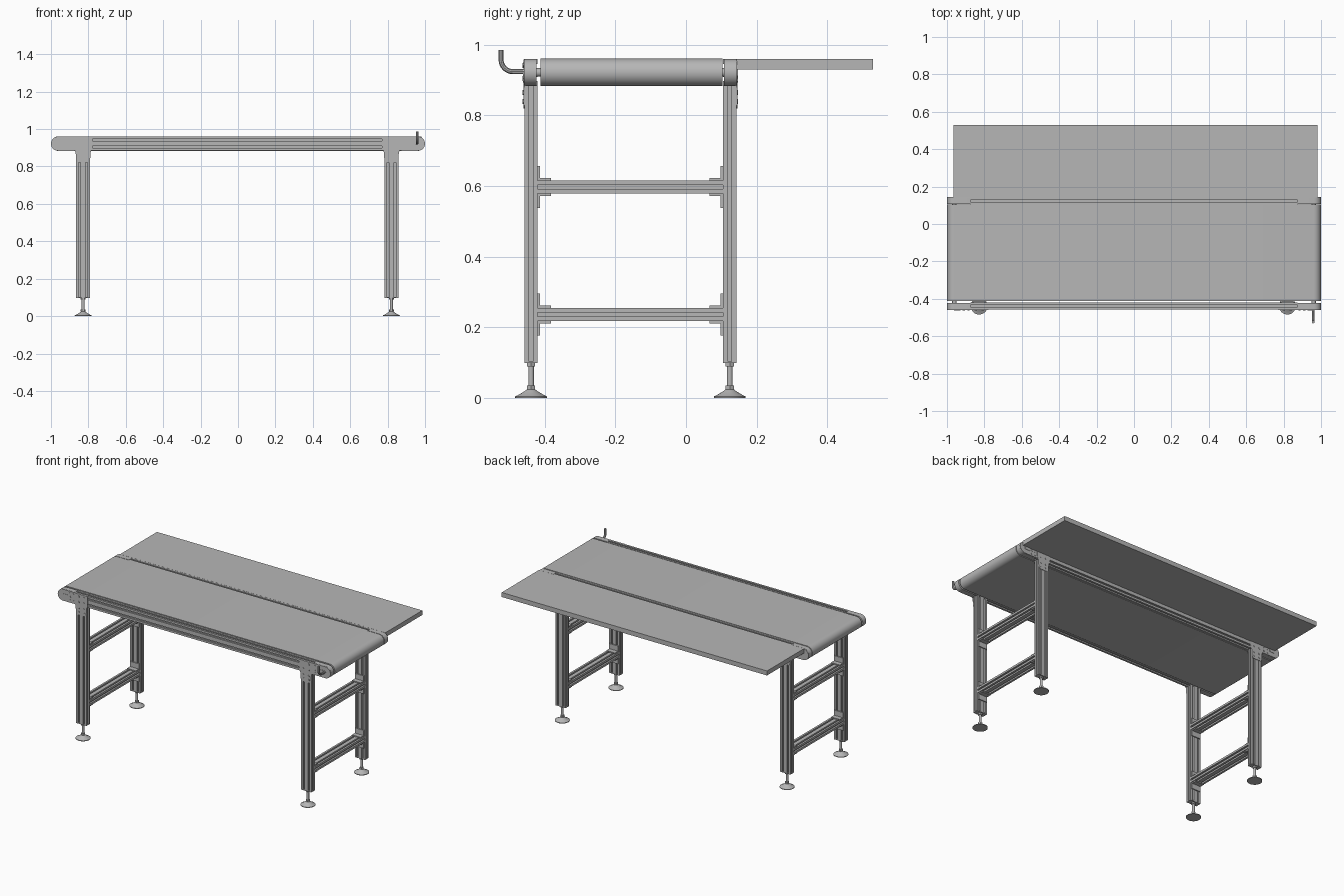
import bpy
import bmesh
from math import sin, cos, pi, radians
from mathutils import Vector

if "Cube" in bpy.data.objects:
    bpy.data.objects.remove(bpy.data.objects["Cube"])

grey = bpy.data.materials.new("plain grey")
grey.use_nodes = True
GREY = (0.47, 0.47, 0.47, 1)
grey.diffuse_color = GREY
grey.node_tree.nodes["Principled BSDF"].inputs["Base Color"].default_value = GREY

MOD = 0.0375                     # extrusion module
FRONT, BACK = -0.439, 0.124      # centre lines of the two side frames
LEG_X = (-0.828, 0.82)
BELT_Z, BELT_R = 0.922, 0.039
made = []


def finish(name, bm):
    bmesh.ops.recalc_face_normals(bm, faces=bm.faces)
    mesh = bpy.data.meshes.new(name)
    bm.to_mesh(mesh)
    bm.free()
    mesh.materials.append(grey)
    obj = bpy.data.objects.new(name, mesh)
    bpy.context.collection.objects.link(obj)
    made.append(obj)
    return obj


def prism(name, outline, axis, lo, hi):
    """Extrude a 2D outline along an axis between lo and hi."""
    place = {"x": lambda u, v, t: (t, u, v),
             "y": lambda u, v, t: (u, t, v),
             "z": lambda u, v, t: (u, v, t)}[axis]
    bm = bmesh.new()
    a = [bm.verts.new(place(u, v, lo)) for u, v in outline]
    b = [bm.verts.new(place(u, v, hi)) for u, v in outline]
    bm.faces.new(a)
    bm.faces.new(b)
    for i in range(len(a)):
        j = (i + 1) % len(a)
        bm.faces.new((a[i], a[j], b[j], b[i]))
    return finish(name, bm)


def box(name, x, y, z):
    return prism(name, [(x[0], y[0]), (x[1], y[0]), (x[1], y[1]), (x[0], y[1])], "z", *z)


def ring(cu, cv, r, n, start=0.0, sweep=2 * pi):
    """Points on an arc, or on a full circle by default."""
    steps = n if sweep >= 2 * pi else n - 1
    return [(cu + r * cos(start + sweep * i / steps),
             cv + r * sin(start + sweep * i / steps)) for i in range(n)]


def slotted(cu, cv, nu, nv, slot=0.011, depth=0.011):
    """Outline of an aluminium extrusion with one slot per module and side."""
    w, h = nu * MOD / 2, nv * MOD / 2
    corners = [Vector(p) for p in ((-w, -h), (w, -h), (w, h), (-w, h))]
    pts = []
    for k, count in enumerate((nu, nv, nu, nv)):
        a, b = corners[k], corners[(k + 1) % 4]
        along = (b - a).normalized()
        inward = Vector((-along.y, along.x)) * depth
        pts.append(a)
        for m in range(count):
            c = a + along * MOD * (m + 0.5)
            s = along * slot / 2
            pts += [c - s, c - s + inward, c + s + inward, c + s]
    return [(p.x + cu, p.y + cv) for p in pts]


def lathe(name, profile, x, y, n=32):
    """Solid of revolution about a vertical axis."""
    bm = bmesh.new()
    rows = [[bm.verts.new((u, v, z)) for u, v in ring(x, y, r, n)] for r, z in profile]
    for low, high in zip(rows, rows[1:]):
        for i in range(n):
            j = (i + 1) % n
            bm.faces.new((low[i], low[j], high[j], high[i]))
    bm.faces.new(rows[0])
    bm.faces.new(rows[-1])
    return finish(name, bm)


# Belt wrapped round its two end rollers
r = BELT_R
prism("belt", ring(0.96, BELT_Z, r, 17, -pi / 2, pi) + ring(-0.96, BELT_Z, r, 17, pi / 2, pi),
      "y", -0.413, 0.103)
for end in (-1, 1):
    prism("roller_shaft", ring(end * 0.96, BELT_Z, 0.012, 16), "y", FRONT, BACK)

# Side table
box("side_table", (-0.965, 0.98), (0.143, 0.53), (0.93, 0.96))

# Side frames: slotted rail, rounded end housings and leg brackets
for side, yc, out in (("front", FRONT, -1), ("back", BACK, 1)):
    face = yc + out * MOD / 2
    prism(side + "_rail", slotted(yc, BELT_Z, 1, 2), "x", -0.875, 0.875)
    for end in (-1, 1):
        # rounded housing, with a slightly stepped cover on the outside
        for name, rad, inner, y0, y1 in (
                ("_end_housing", 0.038, 0.875, yc - 0.016, yc + 0.016),
                ("_end_cover", 0.0375, 0.78, face - out * 0.003, face + out * 0.002)):
            arc = ring(0.962, BELT_Z, rad, 17, -pi / 2, pi)
            outline = arc + [(inner, BELT_Z + rad), (inner, BELT_Z - rad)]
            prism(side + name, [(end * u, v) for u, v in outline], "y", y0, y1)
        # belt tension block and its bolts
        plate = (face, face + out * 0.004)
        box(side + "_tension_block", (end * 0.945 - 0.018, end * 0.945 + 0.018),
            plate, (BELT_Z - 0.01, BELT_Z + 0.01))
        for dx in (0.885, 0.91):
            for dz in (-0.022, 0, 0.022):
                prism(side + "_cover_bolt", ring(end * dx, BELT_Z + dz, 0.006, 12), "y", *plate)
    for lx in LEG_X:
        half = [(0.049, 0.959), (0.049, 0.9), (0.04, 0.875), (0.037, 0.83), (0.028, 0.82)]
        outline = [(lx + u, v) for u, v in half] + [(lx - u, v) for u, v in reversed(half)]
        prism(side + "_leg_bracket", outline, "y", face - out * 0.001, face + out * 0.003)
        for dx in (-0.019, 0.019):
            for z in (0.84, 0.865, 0.905, 0.942):
                prism(side + "_bracket_bolt", ring(lx + dx, z, 0.007, 12), "y",
                      face, face + out * 0.005)

# Thin strip between back rail and table
box("table_joint_strip", (-0.78, 0.78), (0.138, 0.146), (0.935, 0.952))

# Legs and levelling feet
foot = [(0.045, 0), (0.045, 0.004), (0.036, 0.008), (0.018, 0.019), (0.013, 0.023),
        (0.008, 0.025), (0.008, 0.1)]
for lx in LEG_X:
    for side, yc in (("front", FRONT), ("back", BACK)):
        prism(side + "_leg", slotted(lx, yc, 2, 1), "z", 0.102, BELT_Z - MOD)
        box(side + "_leg_end_cap", (lx - MOD, lx + MOD), (yc - MOD / 2, yc + MOD / 2),
            (0.098, 0.103))
        lathe(side + "_foot", foot, lx, yc)
        for z in (0.024, 0.088):
            prism(side + "_foot_nut", ring(lx, yc, 0.0135, 6), "z", z, z + 0.011)

    # Cross bars with angle brackets above and below each joint
    y0, y1 = FRONT + MOD / 2, BACK - MOD / 2
    for z in (0.236, 0.597):
        prism("cross_bar", [(v, u) for u, v in slotted(z, lx, 1, 2)], "y", y0, y1).data.update()
        for ye, dy in ((y0, 1), (y1, -1)):
            for dz in (-1, 1):
                arm = [(0, 0), (0.038, 0), (0.038, 0.007), (0.007, 0.007),
                       (0.007, 0.041), (0, 0.041)]
                prism("angle_bracket", [(ye + dy * u, z + dz * (MOD / 2 + v)) for u, v in arm],
                      "x", lx - 0.032, lx + 0.032)

# Bent crank handle at the left front corner
curve = bpy.data.curves.new("crank_handle", "CURVE")
curve.dimensions = "3D"
curve.bevel_depth = 0.0075
curve.bevel_resolution = 3
curve.use_fill_caps = True
bend = ring(-0.49, 0.958, 0.034, 9, -pi / 2, -pi / 2)
path = [(-0.45, 0.924)] + bend + [(-0.524, 0.986)]
spline = curve.splines.new("POLY")
spline.points.add(len(path) - 1)
for point, (y, z) in zip(spline.points, path):
    point.co = (0.958, y, z, 1)
curve.materials.append(grey)
crank = bpy.data.objects.new("crank_handle", curve)
bpy.context.collection.objects.link(crank)
bpy.ops.object.select_all(action="DESELECT")
crank.select_set(True)
bpy.context.view_layer.objects.active = crank
bpy.ops.object.convert(target="MESH")
made.append(bpy.context.view_layer.objects.active)

# Smooth the round parts and keep hard edges crisp
for obj in made:
    obj.select_set(True)
bpy.ops.object.shade_smooth_by_angle(angle=radians(30))
